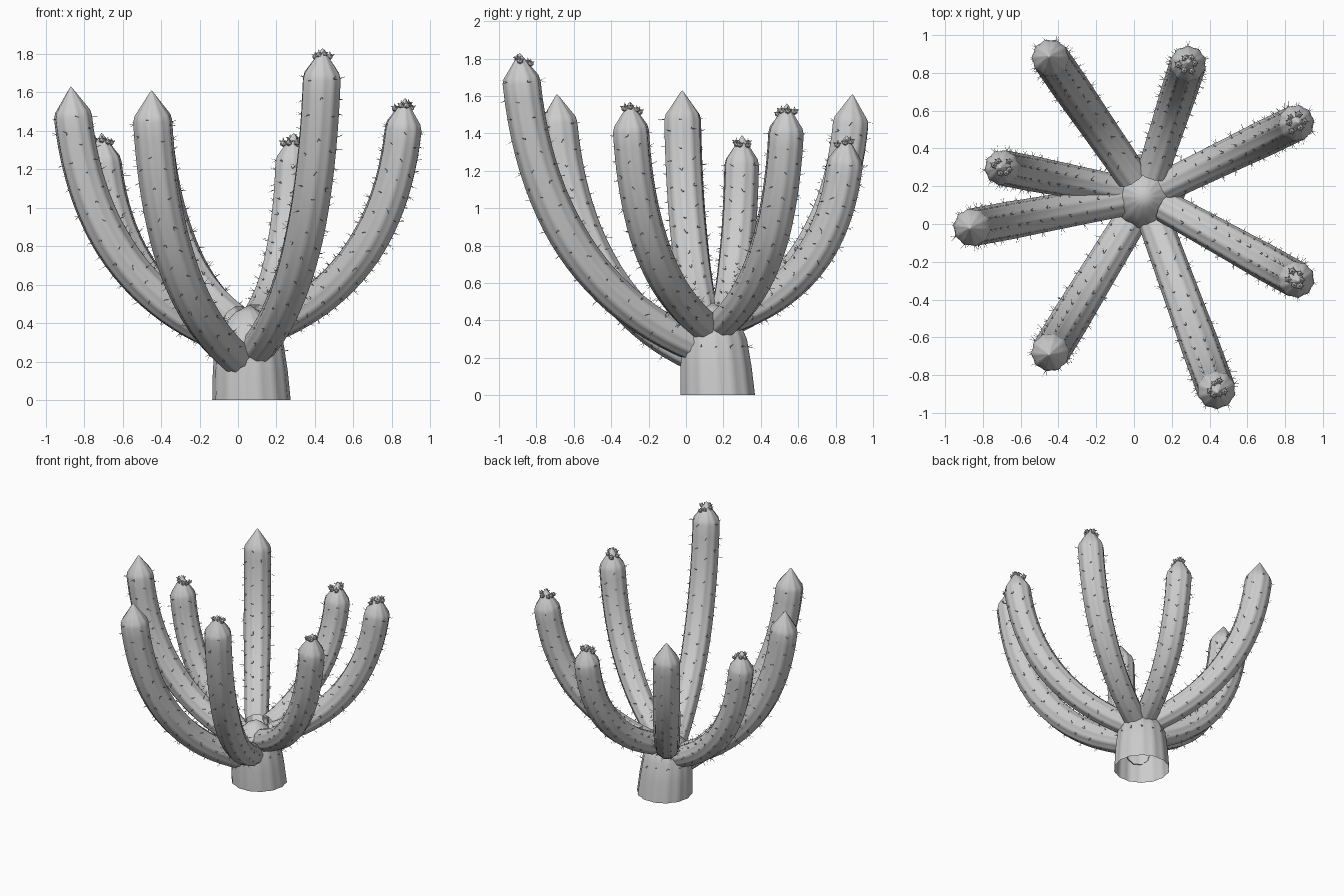
import bpy, bmesh, math, random
from mathutils import Vector

if "Cube" in bpy.data.objects:
    bpy.data.objects.remove(bpy.data.objects["Cube"])
random.seed(4)

grey = bpy.data.materials.new("plain_grey")
grey.use_nodes = True
grey.diffuse_color = (0.6, 0.6, 0.6, 1)
grey.node_tree.nodes["Principled BSDF"].inputs["Base Color"].default_value = (0.6, 0.6, 0.6, 1)

UP = Vector((0, 0, 1))
CENTRE = Vector((0.06, 0.15, 0))


def finish(bm, name, smooth=True):
    mesh = bpy.data.meshes.new(name)
    bm.to_mesh(mesh)
    bm.free()
    mesh.materials.append(grey)
    ob = bpy.data.objects.new(name, mesh)
    bpy.context.collection.objects.link(ob)
    if smooth:
        bpy.ops.object.select_all(action="DESELECT")
        ob.select_set(True)
        bpy.context.view_layer.objects.active = ob
        bpy.ops.object.shade_smooth_by_angle(angle=math.radians(60))
    return ob


def ribbed_tube(bm, rings, ribs, tip, side, depth):
    """Skin rings of (centre, radius, axis) with a fluted section, closed at the tip."""
    count = ribs * 4
    loops = []
    for centre, radius, axis in rings:
        other = axis.cross(side)
        loop = []
        for i in range(count):
            a = math.tau * i / count
            r = radius * (1 - depth + depth * math.cos(ribs * a))
            loop.append(bm.verts.new(centre + r * (math.cos(a) * side + math.sin(a) * other)))
        loops.append(loop)
    for low, high in zip(loops, loops[1:]):
        for i in range(count):
            j = (i + 1) % count
            bm.faces.new((low[i], low[j], high[j], high[i]))
    top = bm.verts.new(tip)
    for i in range(count):
        bm.faces.new((loops[-1][i], loops[-1][(i + 1) % count], top))


def spine(bm, base, direction, length, width=0.0022):
    """Thin three-sided needle."""
    side = direction.orthogonal().normalized()
    other = direction.cross(side)
    foot = [bm.verts.new(base + width * (math.cos(a) * side + math.sin(a) * other))
            for a in (0, math.tau / 3, math.tau * 2 / 3)]
    point = bm.verts.new(base + direction * length)
    for i in range(3):
        bm.faces.new((foot[i], foot[(i + 1) % 3], point))


def areole(bm, base, out, axis):
    """Pair of spines on a rib."""
    across = axis.cross(out)
    for spread in (-0.35, 0.35):
        d = out + across * spread + axis * random.uniform(-0.5, 0.6)
        spine(bm, base - out * 0.004, d.normalized(), random.uniform(0.025, 0.045))


def bud(bm, centre, radius):
    """Little spiky flower bud."""
    made = bmesh.ops.create_icosphere(bm, subdivisions=1, radius=radius)["verts"]
    for v in made:
        v.co += centre
    for co in [v.co.copy() for v in made]:
        d = (co - centre).normalized()
        if d.z > -0.3:
            spine(bm, co, d, radius * 0.6, radius * 0.25)


# Trunk: open stump with a small pointed dome
bm = bmesh.new()
profile = [(0, 0.204), (0.15, 0.195), (0.3, 0.178), (0.36, 0.155), (0.41, 0.115), (0.46, 0.06)]
rings = [(Vector((0.07 - z * 0.04, 0.17 - z * 0.06, z)), r, UP) for z, r in profile]
ribbed_tube(bm, rings, 14, Vector((0.06, 0.145, 0.495)), Vector((1, 0, 0)), 0.02)
finish(bm, "trunk")

# Trunk spines
bm = bmesh.new()
for k in range(14):
    a = math.tau * k / 14
    out = Vector((math.cos(a), math.sin(a), 0))
    areole(bm, Vector((0.065, 0.16, 0.26)) + out * 0.18, out, UP)
finish(bm, "trunk_spines", False)

# Arms: tip x, y, z, start height, radius, flowering
ARMS = {
    "back_right": (-0.45, 0.89, 1.61, 0.41, 0.099, False),
    "back_left": (0.29, 0.86, 1.39, 0.42, 0.096, True),
    "left_rear": (0.87, 0.54, 1.56, 0.39, 0.096, True),
    "left_front": (0.87, -0.30, 1.57, 0.38, 0.097, True),
    "front_left": (0.44, -0.89, 1.83, 0.27, 0.102, True),
    "front_right": (-0.45, -0.69, 1.61, 0.215, 0.102, False),
    "right_side": (-0.87, -0.02, 1.63, 0.32, 0.1, False),
    "right_rear": (-0.71, 0.30, 1.39, 0.32, 0.094, True),
}
RIBS, STEPS = 10, 22
for name, (x, y, z, z0, radius, flowering) in ARMS.items():
    tip = Vector((x, y, z))
    heading = tip - CENTRE
    heading.z = 0
    heading.normalize()
    side = Vector((-heading.y, heading.x, 0))
    start = CENTRE + heading * 0.12 + UP * z0
    end = tip - UP * 0.16 - heading * 0.012
    bend = start.lerp(end, 0.88)
    bend.z = z0 + (end.z - z0) * 0.25

    # Sweep along a curve that turns upright
    rings = []
    for i in range(STEPS + 1):
        t = i / STEPS
        p = start * (1 - t) ** 2 + bend * 2 * t * (1 - t) + end * t * t
        axis = ((bend - start) * (1 - t) + (end - bend) * t).normalized()
        rings.append((p, radius * (0.87 + 0.13 * min(1, t * 1.8)), axis))
    stem = list(rings)
    last = rings[-1][2]
    for rise, scale in ((0.2, 0.92), (0.5, 0.58), (0.77, 0.28), (0.93, 0.1)):
        rings.append((end.lerp(tip, rise), radius * scale, last))
    bm = bmesh.new()
    ribbed_tube(bm, rings, RIBS, tip, side, 0.035)
    finish(bm, name + "_arm")

    # Spines along every rib, staggered
    bm = bmesh.new()
    for i, (p, r, axis) in enumerate(stem):
        other = axis.cross(side)
        for k in range(RIBS):
            if i < 2 or (i + k) % 2:
                continue
            a = math.tau * k / RIBS
            out = math.cos(a) * side + math.sin(a) * other
            areole(bm, p + out * r + axis * random.uniform(-0.02, 0.02), out, axis)
    finish(bm, name + "_spines", False)

    # Cluster of buds on the inner side of the tip
    if flowering:
        bm = bmesh.new()
        for k in range(6):
            a = math.tau * k / 6 + random.uniform(-0.3, 0.3)
            d = random.uniform(0.03, 0.05)
            offset = Vector((math.cos(a) * d, math.sin(a) * d, 0)) - heading * 0.015
            bud(bm, tip + offset - UP * (0.02 + offset.length * 0.6), random.uniform(0.015, 0.02))
        finish(bm, name + "_buds", False)
